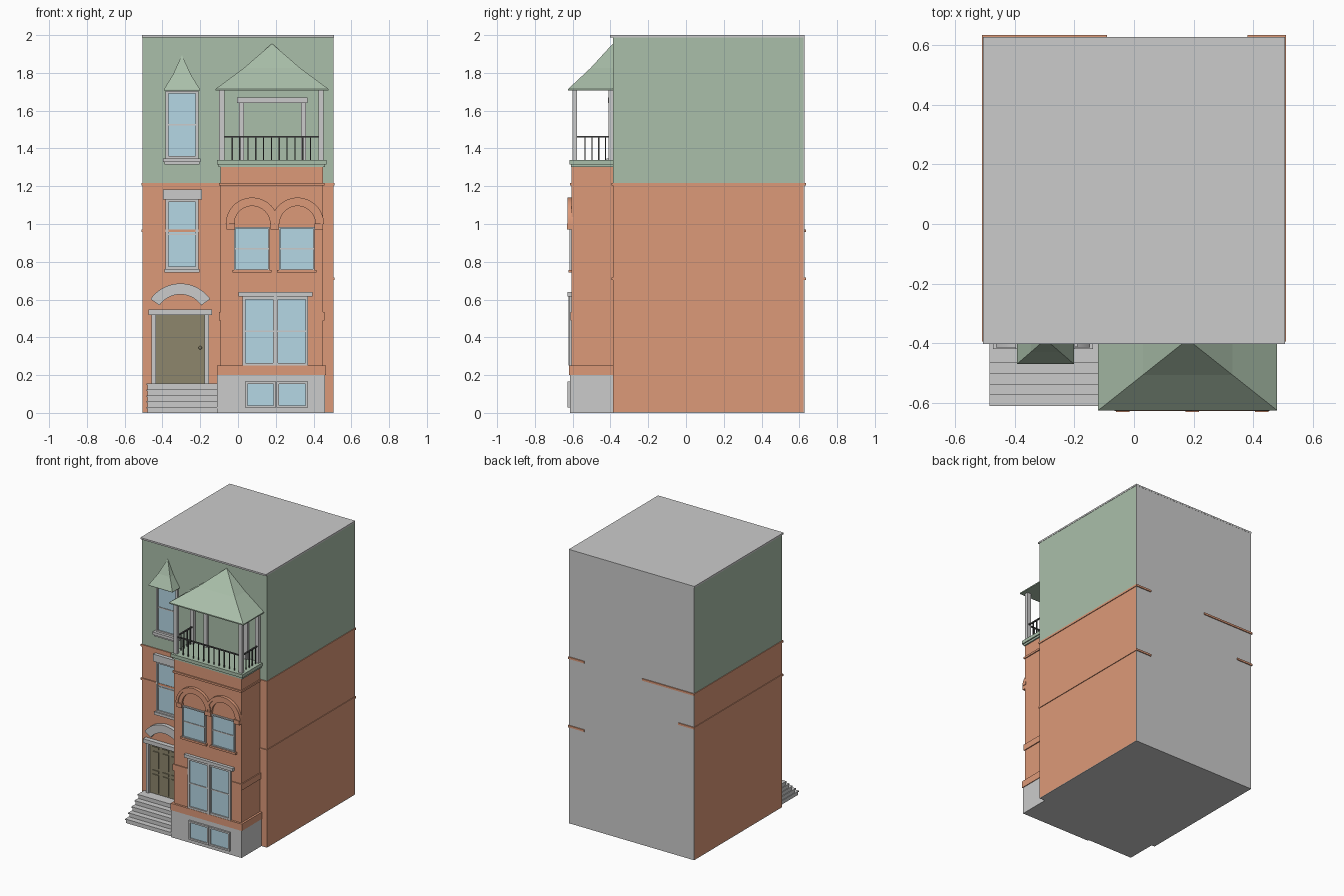
import bpy, bmesh, math

if "Cube" in bpy.data.objects:
    bpy.data.objects.remove(bpy.data.objects["Cube"])


def material(name, rgb):
    m = bpy.data.materials.new(name)
    m.diffuse_color = (*rgb, 1)
    m.use_nodes = True
    m.node_tree.nodes["Principled BSDF"].inputs["Base Color"].default_value = m.diffuse_color
    return m


BRICK = material("brick", (0.72, 0.32, 0.19))
GREEN = material("green_slate", (0.40, 0.52, 0.40))
GLASS = material("glass", (0.46, 0.68, 0.78))
WOOD = material("door_wood", (0.27, 0.24, 0.15))
IRON = material("iron", (0.08, 0.08, 0.08))
WALL, BAY, BACK = -0.387, -0.605, 0.622   # main facade, bay facade, rear


def finish(name, bm, mat=None):
    bmesh.ops.recalc_face_normals(bm, faces=bm.faces)
    me = bpy.data.meshes.new(name)
    bm.to_mesh(me)
    bm.free()
    ob = bpy.data.objects.new(name, me)
    bpy.context.collection.objects.link(ob)
    if mat:
        me.materials.append(mat)
    return ob


def boxes(name, specs, mat=None):
    """One object from boxes given as x0, x1, y0, y1, z0, z1."""
    bm = bmesh.new()
    for x0, x1, y0, y1, z0, z1 in specs:
        for v in bmesh.ops.create_cube(bm, size=1)["verts"]:
            v.co = ((x0 + x1) / 2 + v.co.x * (x1 - x0),
                    (y0 + y1) / 2 + v.co.y * (y1 - y0),
                    (z0 + z1) / 2 + v.co.z * (z1 - z0))
    return finish(name, bm, mat)


def box(name, x0, x1, y0, y1, z0, z1, mat=None):
    return boxes(name, [(x0, x1, y0, y1, z0, z1)], mat)


def window(name, x0, x1, z0, z1, wall, t=0.012, sash=True):
    f = wall - 0.013
    bars = [(x0, x0 + t, f, wall + 0.01, z0, z1), (x1 - t, x1, f, wall + 0.01, z0, z1),
            (x0 + t, x1 - t, f, wall + 0.01, z0, z0 + t), (x0 + t, x1 - t, f, wall + 0.01, z1 - t, z1)]
    if sash:
        zm = (z0 + z1) / 2
        bars.append((x0 + t, x1 - t, f + 0.005, wall + 0.01, zm - 0.004, zm + 0.004))
    boxes(name + "_frame", bars)
    box(name + "_glass", x0 + t, x1 - t, wall - 0.004, wall + 0.01, z0 + t, z1 - t, GLASS)


def arch(name, cx, cz, r0, r1, half_deg, y0, y1, mat=None, n=24):
    bm = bmesh.new()
    rings = []
    for i in range(n + 1):
        a = math.radians(half_deg) * (2 * i / n - 1)
        s, c = math.sin(a), math.cos(a)
        rings.append([bm.verts.new((cx + r * s, y, cz + r * c))
                      for r, y in ((r0, y0), (r1, y0), (r1, y1), (r0, y1))])
    for a, b in zip(rings, rings[1:]):
        for k in range(4):
            bm.faces.new((a[k], a[(k + 1) % 4], b[(k + 1) % 4], b[k]))
    bm.faces.new(rings[0])
    bm.faces.new(rings[-1])
    ob = finish(name, bm, mat)
    bpy.ops.object.select_all(action="DESELECT")
    ob.select_set(True)
    bpy.context.view_layer.objects.active = ob
    bpy.ops.object.shade_smooth_by_angle()


def canopy(name, cx, w, d, levels):
    """Half pyramid against the wall, flared through (scale, z) levels."""
    bm = bmesh.new()
    rings = [[bm.verts.new((cx + sx * w * s, WALL - sy * d * s, z))
              for sx, sy in ((-1, 0), (-1, 1), (1, 1), (1, 0))] for s, z in levels]
    bm.faces.new(rings[0])
    for a, b in zip(rings, rings[1:]):
        for k in range(4):
            bm.faces.new((a[k], a[(k + 1) % 4], b[(k + 1) % 4], b[k]))
    bmesh.ops.remove_doubles(bm, verts=bm.verts, dist=1e-5)
    finish(name, bm, GREEN)


# Main block, with grey rear, base and flat roof
box("brick_storeys", -0.505, 0.505, WALL, BACK, 0.004, 1.21, BRICK)
box("slate_storey", -0.505, 0.505, WALL, BACK, 1.21, 1.99, GREEN)
box("rear_wall", -0.505, 0.505, BACK, 0.627, 0, 1.99)
box("base_plate", -0.505, 0.505, WALL, BACK, 0, 0.004)
box("flat_roof", -0.507, 0.507, -0.402, 0.628, 1.988, 2.0)

# String courses, returning a little way round the rear
for name, side, z, inner, rear in (("upper_left", -1, 1.21, 0, -0.09), ("upper_right", 1, 1.21, 0.4, 0.38),
                                   ("lower_left", -1, 0.965, -0.09, -0.38), ("lower_right", 1, 0.71, 0.44, 0.38)):
    def strip(a, b, y0, y1):
        return (min(a, b), max(a, b), y0, y1, z - 0.007, z + 0.007)
    e = side * 0.51
    boxes(name + "_course", [strip(e, side * 0.5, -0.394, 0.634), strip(e, inner, -0.394, WALL + 0.01),
                             strip(e, rear, 0.62, 0.634)], BRICK)

# Projecting bay
box("bay_base", -0.11, 0.46, -0.615, WALL, 0, 0.2)
box("bay_wall", -0.093, 0.45, BAY, WALL, 0.2, 1.305, BRICK)
box("bay_plinth_course", -0.11, 0.465, -0.62, WALL, 0.2, 0.25, BRICK)
boxes("bay_belt_course", [(-0.1, 0.02, -0.612, WALL, 0.49, 0.535),
                          (0.376, 0.457, -0.612, WALL, 0.49, 0.535)], BRICK)
box("bay_upper_course", -0.1, 0.457, -0.613, WALL, 1.203, 1.217, BRICK)
box("balcony_floor", -0.103, 0.46, -0.61, WALL, 1.302, 1.316, GREEN)
box("balcony_edge", -0.112, 0.468, -0.618, WALL, 1.316, 1.34, GREEN)

# Bay windows
for i, (a, b) in enumerate(((0.038, 0.2), (0.205, 0.37))):
    window(f"basement_window_{i}", a, b, 0.028, 0.165, -0.615, sash=False)
for i, (a, b) in enumerate(((0.025, 0.198), (0.198, 0.371))):
    window(f"parlour_window_{i}", a, b, 0.25, 0.615, BAY, 0.014)
box("parlour_mullion", 0.19, 0.206, -0.623, BAY, 0.25, 0.615)
box("parlour_lintel", 0.002, 0.395, -0.627, BAY, 0.617, 0.64)
for i, (a, b, c) in enumerate(((-0.02, 0.168, 0.075), (0.217, 0.405, 0.315))):
    window(f"arched_window_{i}", a, b, 0.755, 0.985, BAY, 0.008)
    box(f"arched_window_sill_{i}", a - 0.01, b + 0.01, -0.622, BAY, 0.742, 0.757, BRICK)
    # double stepped arch moulding above each window
    arch(f"arch_outer_{i}", c, 1.0, 0.122, 0.145 - 0.005, 90, -0.627, BAY + 0.01, BRICK)
    arch(f"arch_inner_{i}", c, 1.0, 0.095, 0.122, 90, -0.62, BAY + 0.01, BRICK)
boxes("arch_imposts", [(x - 0.023, x + 0.023, -0.63, BAY, 0.972, 1.002)
                       for x in (-0.038, 0.195, 0.428)], BRICK)

# Left-hand windows
for name, z0, z1 in (("attic_window", 1.345, 1.705), ("stair_window", 0.76, 1.13)):
    window(name, -0.383, -0.21, z0, z1, WALL, 0.014)
box("attic_sill", -0.397, -0.198, -0.42, WALL, 1.327, 1.347)
box("attic_sill_underside", -0.39, -0.205, -0.41, WALL, 1.314, 1.327)
box("stair_window_sill", -0.39, -0.203, -0.41, WALL, 0.742, 0.762)
box("stair_window_lintel", -0.398, -0.19, -0.412, WALL, 1.13, 1.182)

# Entrance
boxes("door_surround", [(-0.458, -0.435, -0.41, WALL, 0.155, 0.522), (-0.177, -0.153, -0.41, WALL, 0.155, 0.522),
                        (-0.473, -0.137, -0.42, WALL, 0.518, 0.547)])
box("door", -0.435, -0.177, -0.392, WALL + 0.01, 0.155, 0.52, WOOD)
boxes("door_panels", [(x, x + 0.048, -0.399, -0.39, z0, z1) for x in (-0.412, -0.33, -0.26)
                      for z0, z1 in ((0.168, 0.298), (0.31, 0.328), (0.345, 0.465), (0.482, 0.5))], WOOD)
bm = bmesh.new()
bmesh.ops.create_uvsphere(bm, u_segments=12, v_segments=8, radius=0.009)
bmesh.ops.translate(bm, verts=bm.verts, vec=(-0.2, -0.4, 0.345))
finish("door_knob", bm, WOOD)
arch("door_hood", -0.305, 0.492, 0.135, 0.193, 55, -0.415, WALL + 0.01)

# Front steps with thin nosings
steps = []
for i in range(5):
    y, z = -0.605 + 0.036 * i, 0.031 * i
    steps += [(-0.48, -0.108, y, WALL, z, z + 0.023), (-0.485, -0.105, y - 0.005, WALL, z + 0.023, z + 0.031)]
boxes("front_steps", steps)

# Balcony posts, doorway and railing
boxes("balcony_posts", [(x, x + 0.028, y, y + 0.026, 1.34, 1.712)
                        for x in (-0.1, 0.425) for y in (-0.602, -0.41)])
boxes("balcony_doorway", [(0.004, 0.031, -0.404, WALL, 1.34, 1.642), (0.333, 0.36, -0.404, WALL, 1.34, 1.642),
                          (-0.005, 0.368, -0.412, WALL, 1.64, 1.67)])
rails = [(-0.075, 0.427, -0.594, -0.584, 1.457, 1.465)]
rails += [(x - 0.003, x + 0.003, -0.592, -0.586, 1.34, 1.46) for x in [-0.072 + 0.0415 * i for i in range(1, 12)]]
for x in (-0.087, 0.439):
    rails.append((x - 0.005, x + 0.005, -0.58, -0.39, 1.457, 1.465))
    rails += [(x - 0.003, x + 0.003, y - 0.003, y + 0.003, 1.34, 1.46) for y in [-0.57 + 0.036 * i for i in range(1, 5)]]
boxes("balcony_railing", rails, IRON)

# Flared canopies
canopy("balcony_canopy", 0.18, 0.3, 0.238, ((1, 1.706), (1, 1.714), (0.5, 1.825), (0, 1.955)))
canopy("attic_window_canopy", -0.297, 0.096, 0.083, ((1, 1.706), (1, 1.712), (0.5, 1.79), (0, 1.895)))
